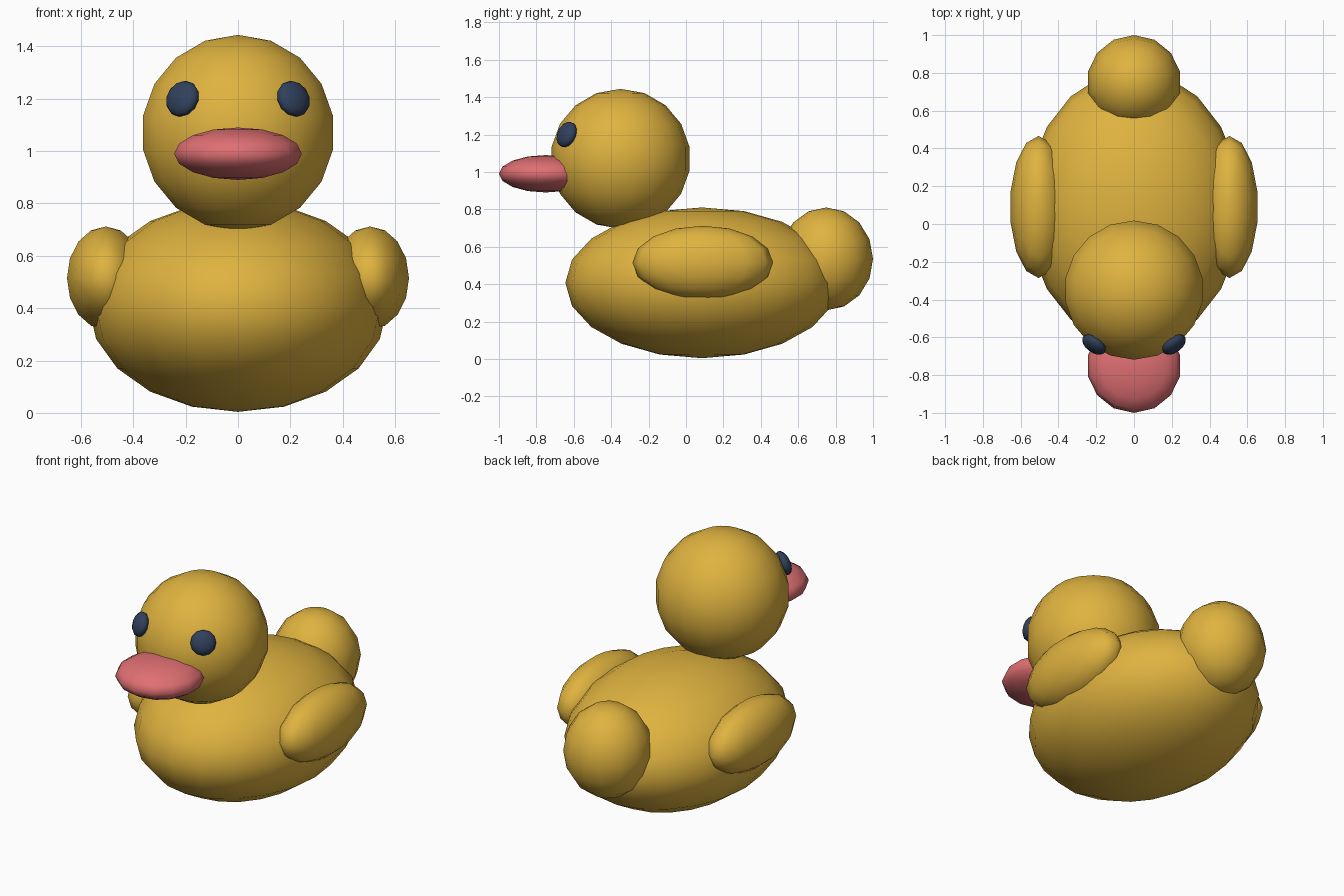
import bpy, bmesh
from mathutils import Matrix, Vector

if "Cube" in bpy.data.objects:
    bpy.data.objects.remove(bpy.data.objects["Cube"])


def material(name, rgb):
    m = bpy.data.materials.new(name)
    m.diffuse_color = (*rgb, 1)
    m.use_nodes = True
    m.node_tree.nodes["Principled BSDF"].inputs["Base Color"].default_value = m.diffuse_color
    return m


YELLOW = material("duck yellow", (0.74, 0.45, 0.05))
PINK = material("beak pink", (0.74, 0.16, 0.17))
NAVY = material("eye navy", (0.03, 0.052, 0.107))


def ellipsoid(name, center, radii, segments, rings, mat, facing=None):
    """Smooth squashed ball; facing turns its local z axis along a direction."""
    bm = bmesh.new()
    bmesh.ops.create_uvsphere(bm, u_segments=segments, v_segments=rings, radius=1)
    bm.transform(Matrix.Diagonal((*radii, 1)))
    if facing is not None:
        bm.transform(facing.to_track_quat('Z', 'Y').to_matrix().to_4x4())
    for f in bm.faces:
        f.smooth = True
    mesh = bpy.data.meshes.new(name)
    bm.to_mesh(mesh)
    bm.free()
    mesh.materials.append(mat)
    ob = bpy.data.objects.new(name, mesh)
    ob.location = center
    bpy.context.collection.objects.link(ob)
    return ob


# Body, head, tail and beak
head_center = Vector((0, -0.35, 1.07))
ellipsoid("body", (0, 0.085, 0.407), (0.57, 0.73, 0.403), 20, 10, YELLOW)
ellipsoid("head", head_center, (0.374, 0.374, 0.374), 18, 9, YELLOW)
ellipsoid("tail", (0, 0.75, 0.535), (0.25, 0.25, 0.275), 14, 8, YELLOW)
ellipsoid("beak", (0, -0.75, 0.99), (0.25, 0.25, 0.1), 14, 8, PINK)

# Paired wings and eyes
for side, label in ((-1, "left"), (1, "right")):
    ellipsoid(label + "_wing", (side * 0.505, 0.09, 0.515),
              (0.152, 0.376, 0.197), 14, 8, YELLOW)
    eye = Vector((side * 0.212, -0.638, 1.2))
    ellipsoid(label + "_eye", eye, (0.072, 0.072, 0.037), 12, 8, NAVY,
              facing=eye - head_center)
